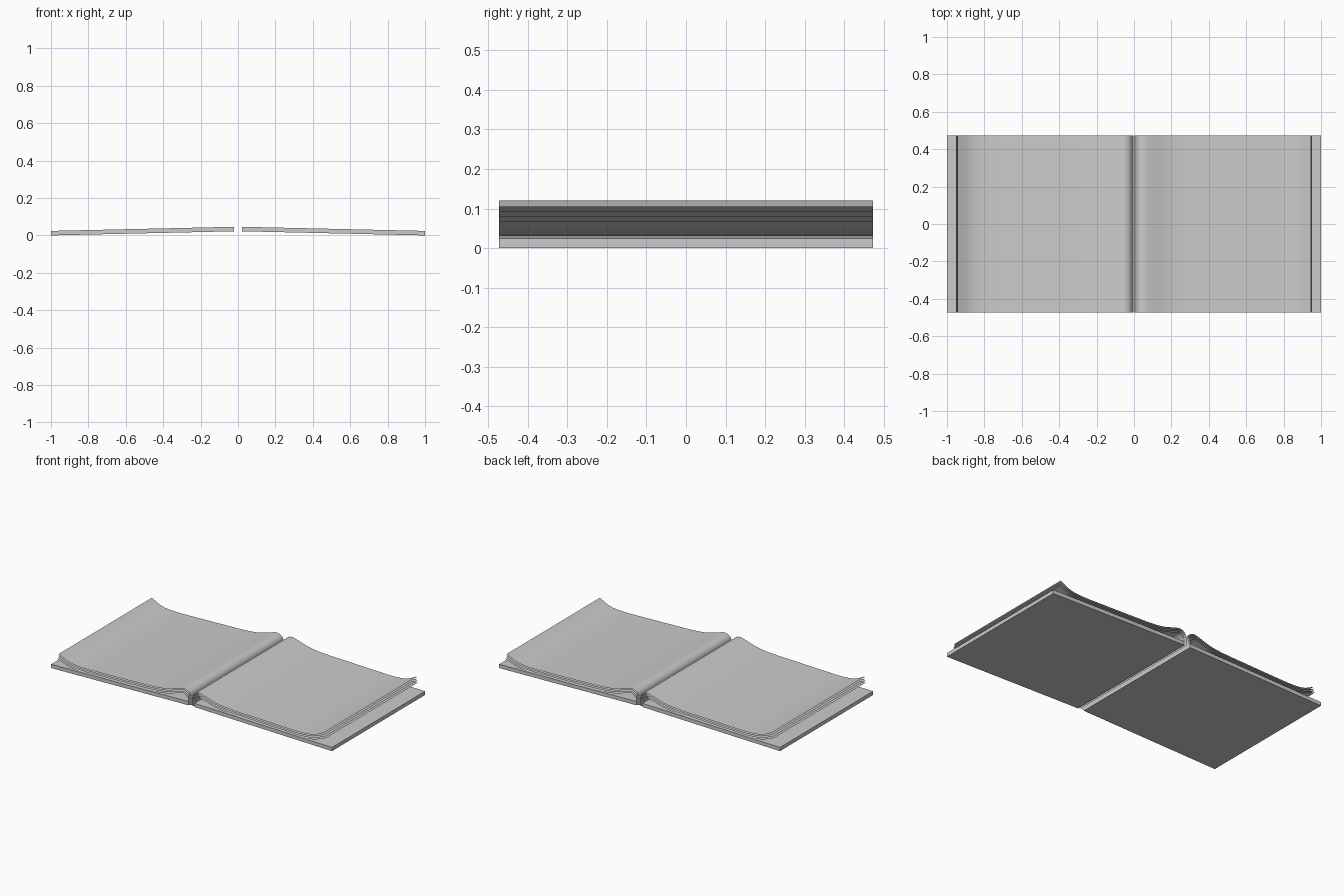
import bpy
import bmesh
from mathutils import Vector

cube = bpy.data.objects.get("Cube")
if cube:
    bpy.data.objects.remove(cube)

DEPTH = 0.473      # half depth of the open book
SHEETS = 4         # loose sheets on each side

grey = bpy.data.materials.new("plain grey")
grey.use_nodes = True
COLOUR = (0.6, 0.6, 0.6, 1)
grey.diffuse_color = COLOUR
grey.node_tree.nodes["Principled BSDF"].inputs["Base Color"].default_value = COLOUR


def sweep(name, profile, closed, smooth):
    """Extrude an (x, z) profile from front to back."""
    bm = bmesh.new()
    rows = [[bm.verts.new((x, y, z)) for x, z in profile] for y in (-DEPTH, DEPTH)]
    front, back = rows
    n = len(profile)
    for i in range(n if closed else n - 1):
        j = (i + 1) % n
        bm.faces.new((front[i], front[j], back[j], back[i]))
    if closed:
        bm.faces.new(front[::-1])
        bm.faces.new(back)
        bmesh.ops.recalc_face_normals(bm, faces=bm.faces)
    else:
        # sheets face upward
        if sum(f.normal.z for f in bm.faces if not f.normal_update()) < 0:
            bmesh.ops.reverse_faces(bm, faces=bm.faces)
    for f in bm.faces:
        f.smooth = smooth
    mesh = bpy.data.meshes.new(name)
    bm.to_mesh(mesh)
    bm.free()
    mesh.materials.append(grey)
    obj = bpy.data.objects.new(name, mesh)
    bpy.context.collection.objects.link(obj)
    return obj


def smooth_path(points, steps=6):
    """Catmull-Rom curve through the points."""
    pts = [Vector(p) for p in points]
    pts = [2 * pts[0] - pts[1]] + pts + [2 * pts[-1] - pts[-2]]
    out = []
    for a, b, c, d in zip(pts, pts[1:], pts[2:], pts[3:]):
        for s in range(steps):
            t = s / steps
            out.append(0.5 * (2 * b + (c - a) * t + (2 * a - 5 * b + 4 * c - d) * t ** 2
                              + (3 * b - a - 3 * c + d) * t ** 3))
    return out + [pts[-2]]


for side, label in ((-1, "right"), (1, "left")):
    # Cover board, sloping gently down from the spine
    board = [(0.022, 0.022), (1, 0), (1, 0.024), (0.022, 0.046)]
    sweep(label + "_cover", [(side * x, z) for x, z in board], True, False)

    # Sheets: up out of the gutter, over the hump, down and curling up at the edge
    for i in range(SHEETS):
        g = 0.005 * i      # nesting in the gutter
        d = 0.010 * i      # drop below the top sheet
        path = [(0.004 + g, 0.026), (0.005 + g, 0.065 - d / 2), (0.016 + g, 0.103 - d),
                (0.05 + g / 2, 0.12 - d), (0.1, 0.109 - d), (0.18, 0.086 - d),
                (0.28, 0.075 - d), (0.45, 0.069 - d), (0.65, 0.063 - d),
                (0.78, 0.061 - d), (0.87, 0.071 - d), (0.945 + g / 2, 0.105 - 1.2 * d)]
        curve = smooth_path([(side * x, z) for x, z in path])
        sweep(f"{label}_page_{i + 1}", curve, False, True)
